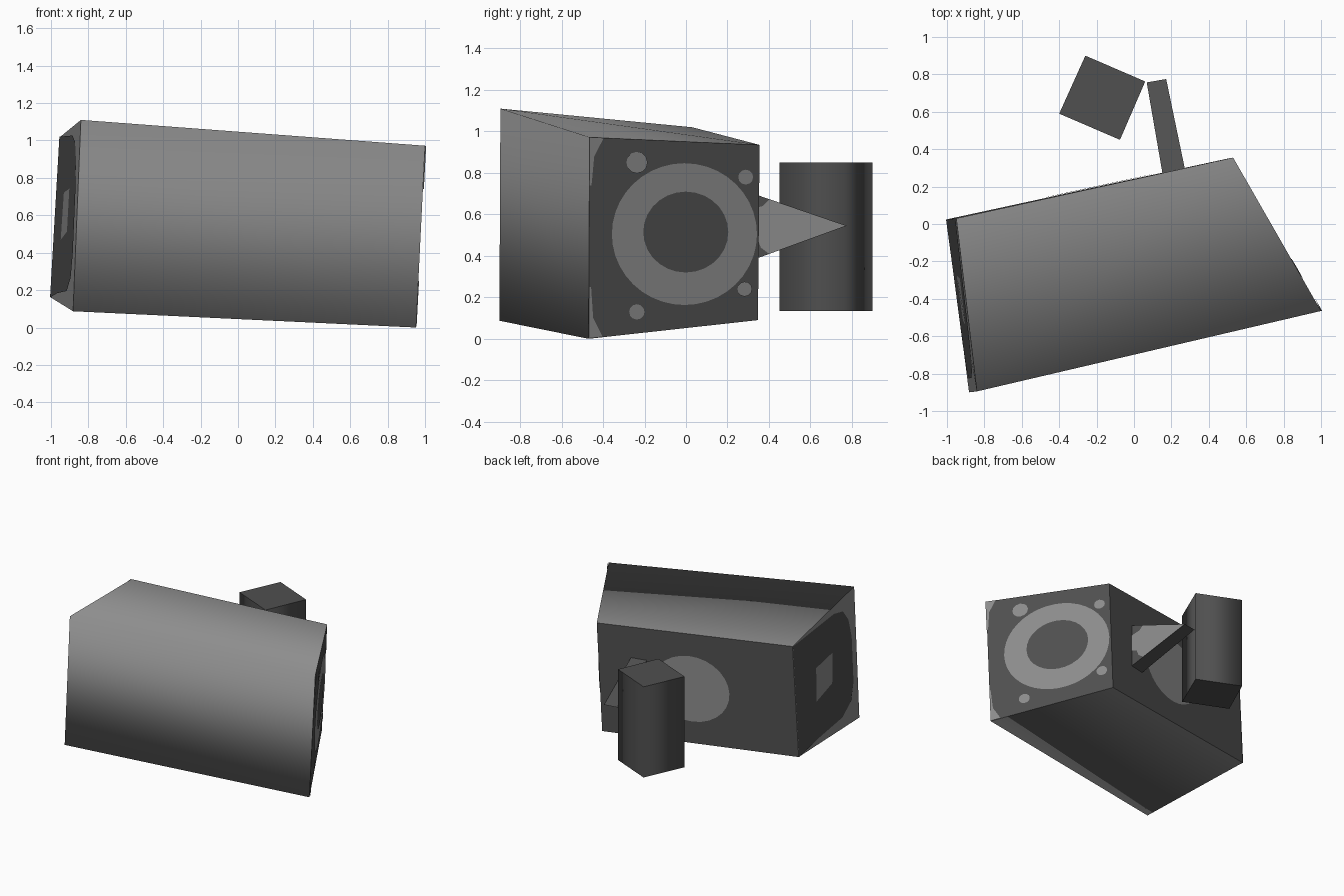
import bpy, bmesh, math
from mathutils import Vector as V

if "Cube" in bpy.data.objects:
    bpy.data.objects.remove(bpy.data.objects["Cube"])


def material(name, v):
    m = bpy.data.materials.new(name)
    m.diffuse_color = (v, v, v, 1)
    m.use_nodes = True
    m.node_tree.nodes["Principled BSDF"].inputs["Base Color"].default_value = m.diffuse_color
    return m


LIGHT = material("light grey", 0.265)
DARK = material("dark grey", 0.079)


def make(name, verts, faces, mats, smooth=(), face_mats=None):
    """Mesh object; faces listed in smooth share soft edges, all others are sharp."""
    bm = bmesh.new()
    vs = [bm.verts.new(v) for v in verts]
    fs = [bm.faces.new([vs[i] for i in f]) for f in faces]
    for i, f in enumerate(fs):
        f.smooth = i in smooth
        f.material_index = face_mats[i] if face_mats else 0
    if len(fs) > 1:
        bmesh.ops.recalc_face_normals(bm, faces=fs)
    for e in bm.edges:
        e.smooth = all(f.smooth for f in e.link_faces)
    me = bpy.data.meshes.new(name)
    bm.to_mesh(me)
    bm.free()
    for m in mats:
        me.materials.append(m)
    ob = bpy.data.objects.new(name, me)
    bpy.context.collection.objects.link(ob)
    return ob


def plate(name, pts, normal, mat, offset=0.005):
    """Thin painted shape floating just above a face."""
    normal = V(normal).normalized()
    pts = [V(p) + normal * offset for p in pts]
    area = V((0, 0, 0))
    for a, b in zip(pts, pts[1:] + pts[:1]):
        area += (a - pts[0]).cross(b - pts[0])
    if area.dot(normal) < 0:
        pts.reverse()
    make(name, pts, [range(len(pts))], [mat])


def bilinear(o, u, v, uv, s, t):
    return o * (1 - s) * (1 - t) + u * s * (1 - t) + v * (1 - s) * t + uv * s * t


def ellipse(cx, cy, rx, ry, n=28):
    return [(cx + rx * math.cos(2 * math.pi * i / n), cy + ry * math.sin(2 * math.pi * i / n))
            for i in range(n)]


# Housing: skewed box, front, top and bottom softly shaded together
A, B = V((-0.84, -0.895, 1.11)), V((1.0, -0.465, 0.972))
C, D = V((0.952, -0.47, 0.0)), V((-0.882, -0.9, 0.087))
E, F = V((-0.95, 0.03, 1.02)), V((0.53, 0.355, 0.935))
G, H = V((0.488, 0.347, 0.09)), V((-1.0, 0.025, 0.16))
make("housing", [A, B, C, D, E, F, G, H],
     [(0, 1, 2, 3), (0, 1, 5), (0, 5, 4), (3, 2, 6, 7), (4, 5, 6, 7), (1, 5, 6, 2), (0, 4, 7, 3)],
     [LIGHT, DARK], smooth=(0, 1, 2, 3), face_mats=[0, 0, 0, 0, 1, 1, 0])

# Rear end panel
n_left = (A - H).cross(E - D)
if n_left.x > 0:
    n_left = -n_left
panel = [(0, 1), (.66, .945), (.8, .9), (.88, .8), (.92, .65), (.92, .3),
         (.87, .17), (.72, .09), (.3, .05), (0, 0)]
plate("rear_panel", [bilinear(H, D, E, A, s, t) for s, t in panel], n_left, DARK)

# Round mark on the wall side
n_back = (E - G).cross(F - H)
if n_back.y < 0:
    n_back = -n_back
plate("side_disc", [bilinear(G, H, F, E, s, t) for s, t in ellipse(.467, .5, .197, .3)],
      n_back, LIGHT)

# Lens end: positions given as (y, z) on the sloped face
n_lens = (B - G).cross(F - C)
if n_lens.x < 0:
    n_lens = -n_lens


def on_lens(pts):
    c = (B + C + F + G) / 4
    return [(c.x - (n_lens.y * (y - c.y) + n_lens.z * (z - c.z)) / n_lens.x, y, z) for y, z in pts]


plate("lens_ring", on_lens(ellipse(-0.01, 0.505, 0.35, 0.342, 40)), n_lens, LIGHT)
plate("lens", on_lens(ellipse(-0.005, 0.515, 0.205, 0.195)), n_lens, DARK, 0.008)
for i, (y, z, r) in enumerate([(-.24, .85, .052), (.285, .78, .036), (.28, .24, .036), (-.24, .13, .037)]):
    plate(f"screw_{i}", on_lens(ellipse(y, z, r, r, 12)), n_lens, LIGHT, 0.006)
plate("lens_corner_top", on_lens([(-.467, .97), (-.40, .967), (-.445, .88), (-.458, .74), (-.467, .74)]),
      n_lens, LIGHT)
plate("lens_corner_bottom", on_lens([(-.468, .005), (-.405, .012), (-.45, .1), (-.46, .25), (-.468, .25)]),
      n_lens, LIGHT)

# Bracket: thin triangular wedge between housing and mount
right = [V((.275, .28, .715)), V((.172, .775, .545)), V((.275, .28, .365))]
left = [V((.155, .255, .715)), V((.068, .757, .545)), V((.155, .255, .365))]
make("bracket", right + left,
     [(0, 1, 2), (3, 5, 4), (0, 3, 4, 1), (1, 4, 5, 2), (2, 5, 3, 0)], [DARK])
cheek = [(.29, .62), (.37, .64), (.40, .672), (.77, .545), (.40, .41), (.36, .44), (.345, .48), (.29, .5)]
plate("bracket_cheek", [(.275 - .208 * (y - .28), y, z) for y, z in cheek], (1, .208, 0), LIGHT, 0.003)

# Wall mount block: softly shaded sides, flat ends
base = [(-.26, .90), (.06, .762), (-.075, .45), (-.40, .59)]
make("wall_mount", [(x, y, .135) for x, y in base] + [(x, y, .85) for x, y in base],
     [(0, 1, 2, 3), (4, 5, 6, 7)] + [(i, (i + 1) % 4, (i + 1) % 4 + 4, i + 4) for i in range(4)],
     [DARK], smooth=(2, 3, 4, 5))
